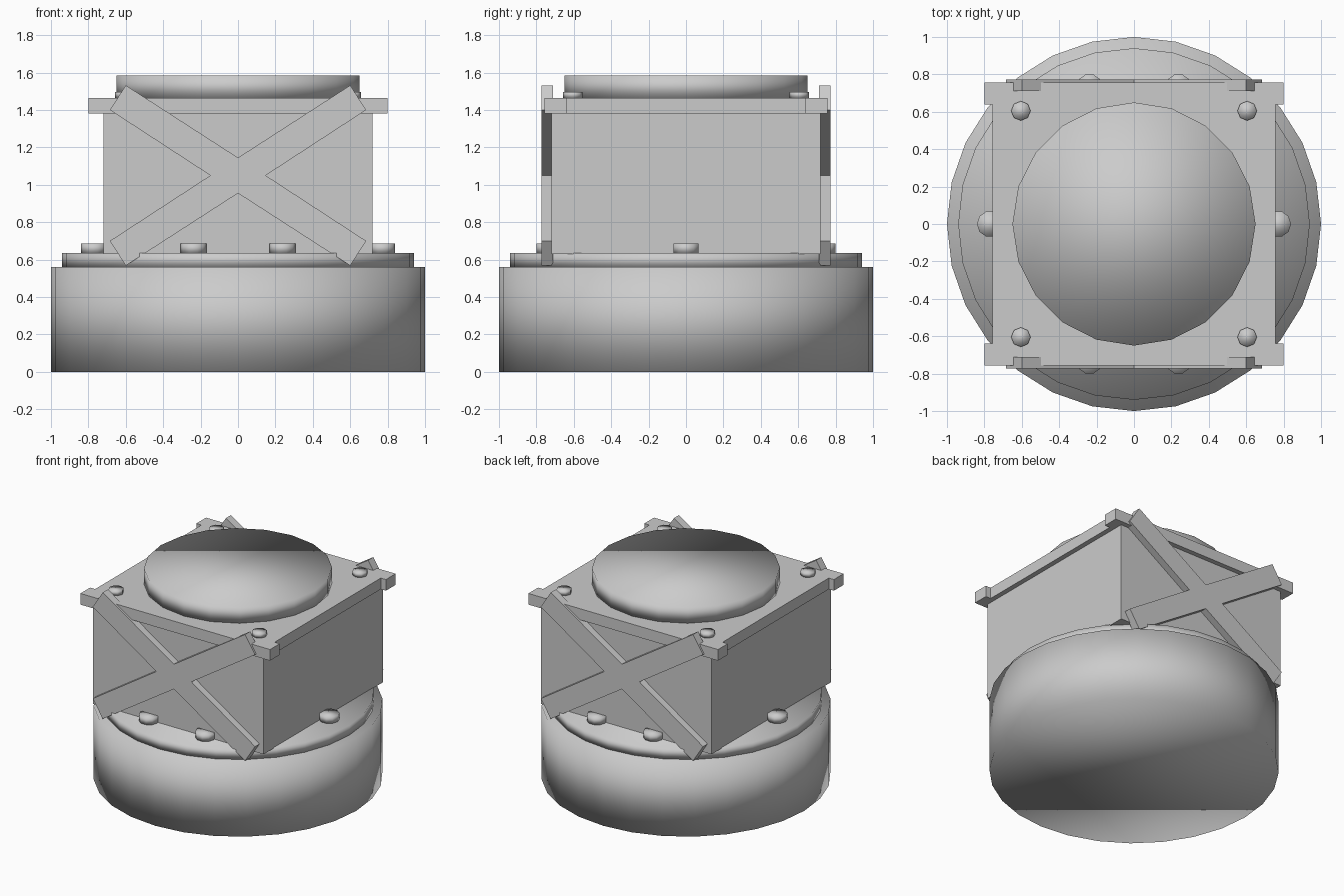
import bpy, bmesh
from math import cos, sin, pi, radians

if "Cube" in bpy.data.objects:
    bpy.data.objects.remove(bpy.data.objects["Cube"])


def make(name, bm, smooth=False):
    bmesh.ops.recalc_face_normals(bm, faces=bm.faces)
    for f in bm.faces:
        f.smooth = smooth
    me = bpy.data.meshes.new(name)
    bm.to_mesh(me)
    bm.free()
    ob = bpy.data.objects.new(name, me)
    bpy.context.collection.objects.link(ob)
    return ob


def prism(name, outline, z0, z1, smooth=False):
    """Extrude a closed XY outline from z0 to z1."""
    bm = bmesh.new()
    face = bm.faces.new([bm.verts.new((x, y, z0)) for x, y in outline])
    ext = bmesh.ops.extrude_face_region(bm, geom=[face])
    for v in ext["geom"]:
        if isinstance(v, bmesh.types.BMVert):
            v.co.z = z1
    return make(name, bm, smooth)


def disc(name, r, z0, z1, sides, cx=0, cy=0, turn=0):
    pts = [(cx + r * cos(turn + 2 * pi * i / sides),
            cy + r * sin(turn + 2 * pi * i / sides)) for i in range(sides)]
    return prism(name, pts, z0, z1, True)


def block(name, x0, x1, y0, y1, z0, z1):
    return prism(name, [(x0, y0), (x1, y0), (x1, y1), (x0, y1)], z0, z1)


# Round base and its collar
disc("base_drum", 1.0, 0, 0.56, 28)
disc("base_collar", 0.94, 0.56, 0.635, 28)

# Ring of bolts on the collar
for i in range(10):
    a = i * pi / 5
    disc(f"collar_bolt_{i}", 0.07, 0.635, 0.685, 10, 0.77 * cos(a), 0.77 * sin(a), a)

# Square housing
block("housing", -0.72, 0.72, -0.72, 0.72, 0.63, 1.38)

# Top plate with ears at the corners, as one outline
quarter = [(0.757, 0.64), (0.80, 0.64), (0.80, 0.757)]
half = quarter + [(-x, y) for x, y in reversed(quarter)]
prism("top_plate", half + [(-x, -y) for x, y in half], 1.38, 1.465)

# Round cap and plate rivets
disc("top_cap", 0.65, 1.465, 1.585, 20)
for sx in (-1, 1):
    for sy in (-1, 1):
        disc("plate_rivet", 0.052, 1.465, 1.497, 8, 0.605 * sx, 0.605 * sy)

# Cross braces on front and back, drawn flat then stood upright
arm = [(0.148, 0), (0.685, 0.35), (0.60, 0.482), (0, 0.095)]
upper = arm + [(-x, y) for x, y in reversed(arm[:3])]
cross = upper + [(x, -y) for x, y in reversed(upper[1:-1])]
for name, y in (("front_brace", -0.711), ("back_brace", 0.773)):
    ob = prism(name, cross, 0, 0.062)
    ob.rotation_euler = (radians(90), 0, 0)
    ob.location = (0, y, 1.05)
